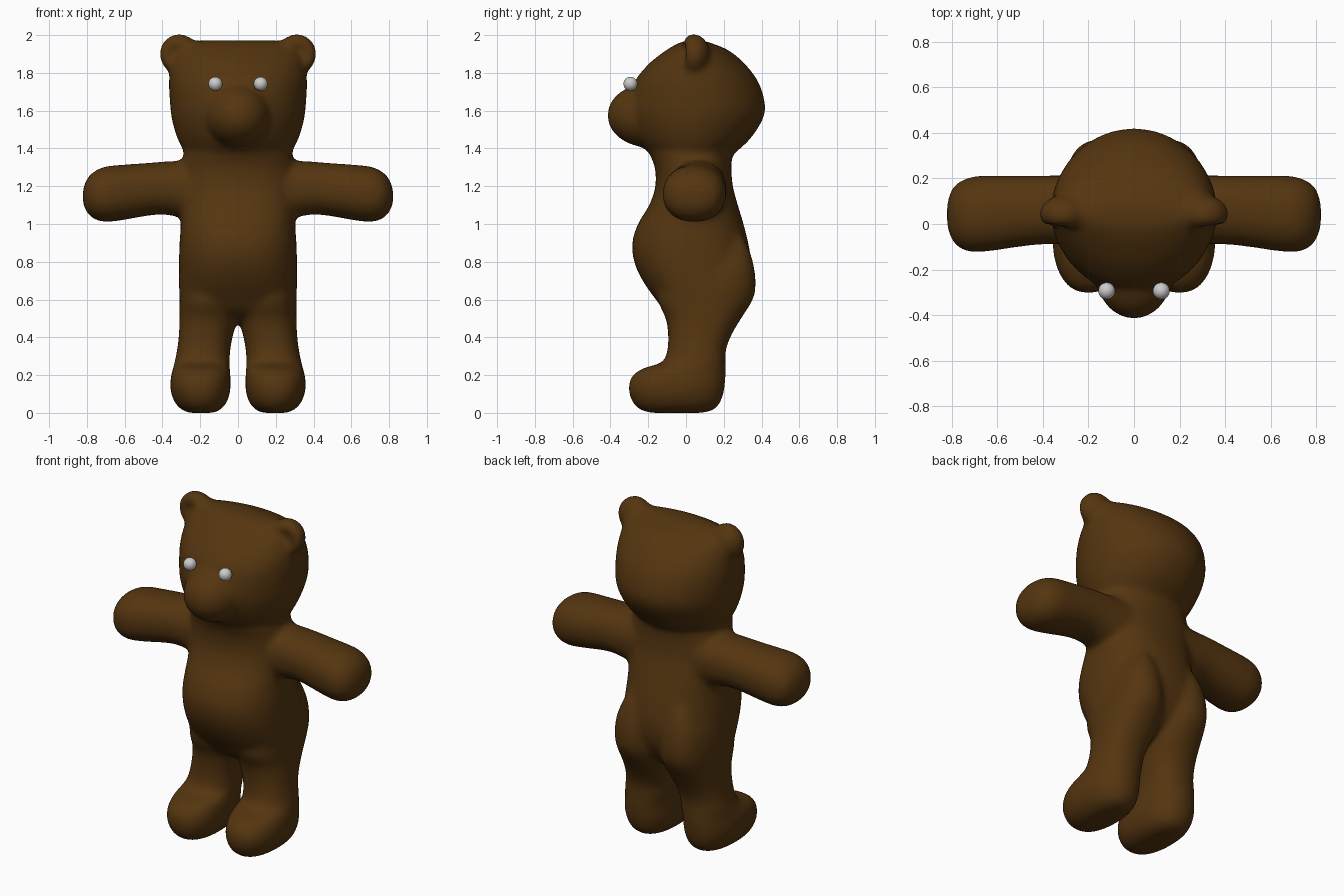
import bpy, bmesh, math
from mathutils import Vector, Matrix

if "Cube" in bpy.data.objects:
    bpy.data.objects.remove(bpy.data.objects["Cube"])

SEG = 40


def material(name, rgb):
    m = bpy.data.materials.new(name)
    m.diffuse_color = (*rgb, 1)
    m.use_nodes = True
    m.node_tree.nodes["Principled BSDF"].inputs["Base Color"].default_value = m.diffuse_color
    return m


def smooth_rows(rows, n=5):
    # Catmull-Rom interpolation between profile rows
    out = []
    for i in range(len(rows) - 1):
        p = [rows[max(0, min(len(rows) - 1, i + k))] for k in (-1, 0, 1, 2)]
        for s in range(n):
            t = s / n
            out.append([b + 0.5 * t * (c - a + t * (2*a - 5*b + 4*c - d + t * (3*(b - c) + d - a)))
                        for a, b, c, d in zip(*p)])
    return out + [list(rows[-1])]


def loft(bm, rows, power=2.0, axis='Z', side=1):
    # rows: (position, u min, u max, v min, v max); section is a superellipse
    rings = []
    for t, u0, u1, v0, v1 in smooth_rows(rows):
        ring = []
        for i in range(SEG):
            a = 2 * math.pi * i / SEG
            c, s = math.cos(a), math.sin(a)
            u = (u0 + u1) / 2 + (u1 - u0) / 2 * math.copysign(abs(c) ** (2 / power), c)
            v = (v0 + v1) / 2 + (v1 - v0) / 2 * math.copysign(abs(s) ** (2 / power), s)
            co = (u * side, v, t) if axis == 'Z' else (t * side, u, v)
            ring.append(bm.verts.new(co))
        rings.append(ring)
    faces = [bm.faces.new(rings[0]), bm.faces.new(rings[-1])]
    for a, b in zip(rings, rings[1:]):
        for i in range(SEG):
            j = (i + 1) % SEG
            faces.append(bm.faces.new((a[i], a[j], b[j], b[i])))
    bmesh.ops.recalc_face_normals(bm, faces=faces)


def ball(bm, centre, radii):
    m = Matrix.Translation(centre) @ Matrix.Diagonal((*radii, 1))
    return bmesh.ops.create_uvsphere(bm, u_segments=32, v_segments=20, radius=1, matrix=m)['verts']


bm = bmesh.new()

# torso
loft(bm, [(.49, -.12, .12, -.02, .14), (.53, -.24, .24, -.10, .22), (.6, -.305, .305, -.16, .29),
          (.7, -.313, .313, -.23, .335), (.8, -.313, .313, -.275, .345), (.9, -.31, .31, -.285, .33),
          (1.0, -.303, .303, -.255, .305), (1.1, -.305, .305, -.195, .275), (1.2, -.31, .31, -.162, .248),
          (1.3, -.30, .30, -.165, .24), (1.38, -.28, .28, -.19, .24), (1.45, -.22, .22, -.15, .2)], 2.3)

# head
loft(bm, [(1.32, -.2, .2, -.12, .2), (1.38, -.28, .28, -.20, .265), (1.45, -.32, .32, -.26, .34),
          (1.55, -.35, .35, -.30, .405), (1.63, -.36, .36, -.305, .42), (1.75, -.366, .366, -.275, .385),
          (1.85, -.355, .355, -.195, .31), (1.92, -.33, .33, -.105, .225), (1.955, -.28, .28, -.045, .14),
          (1.972, -.22, .22, 0, .09)])

# snout
ball(bm, (0, -.2, 1.575), (.175, .218, .17))

for s in (-1, 1):
    # ears with a shallow dish in front
    c = Vector((s * .312, .04, 1.9))
    for v in ball(bm, c, (.106, .088, .108)):
        d = v.co - c
        if d.y < 0:
            v.co.y += .07 * math.exp(-((d.x - s * .01) ** 2 + d.z ** 2) / .003)
    # arms
    loft(bm, [(.2, -.10, .22, 1.02, 1.34), (.3, -.09, .215, 1.035, 1.335), (.4, -.09, .213, 1.05, 1.33),
              (.5, -.10, .213, 1.04, 1.322), (.6, -.115, .213, 1.022, 1.315), (.7, -.125, .21, 1.01, 1.305),
              (.76, -.11, .19, 1.025, 1.28), (.80, -.07, .155, 1.06, 1.24), (.822, -.01, .09, 1.11, 1.18)],
         2.2, 'X', s)
    # legs and seat
    loft(bm, [(.0, .13, .26, -.18, .08), (.012, .10, .29, -.235, .14), (.05, .062, .332, -.28, .18),
              (.12, .040, .358, -.305, .203), (.19, .040, .356, -.29, .21), (.235, .042, .345, -.23, .21),
              (.27, .044, .336, -.125, .21), (.34, .040, .322, -.098, .213), (.42, .024, .313, -.096, .245),
              (.5, .002, .31, -.108, .293), (.6, .0, .31, -.15, .355), (.68, .01, .308, -.12, .37),
              (.78, .03, .29, -.05, .36), (.88, .08, .24, .05, .33), (.95, .12, .2, .12, .29)], 2.3, 'Z', s)

mesh = bpy.data.meshes.new("bear_body")
bm.to_mesh(mesh)
bm.free()
body = bpy.data.objects.new("bear_body", mesh)
bpy.context.collection.objects.link(body)
mesh.materials.append(material("brown_fur", (.09, .036, .005)))

# fuse the parts into one soft skin
rm = body.modifiers.new("fuse", 'REMESH')
rm.mode = 'VOXEL'
rm.voxel_size = .014
rm.use_smooth_shade = True
sm = body.modifiers.new("soften", 'SMOOTH')
sm.factor = .5
sm.iterations = 22

# eyes
for s, name in ((-1, "right_eye"), (1, "left_eye")):
    bpy.ops.mesh.primitive_uv_sphere_add(segments=24, ring_count=16, radius=.037,
                                         location=(s * .12, -.294, 1.742))
    bpy.context.object.name = name
    bpy.ops.object.shade_smooth()
